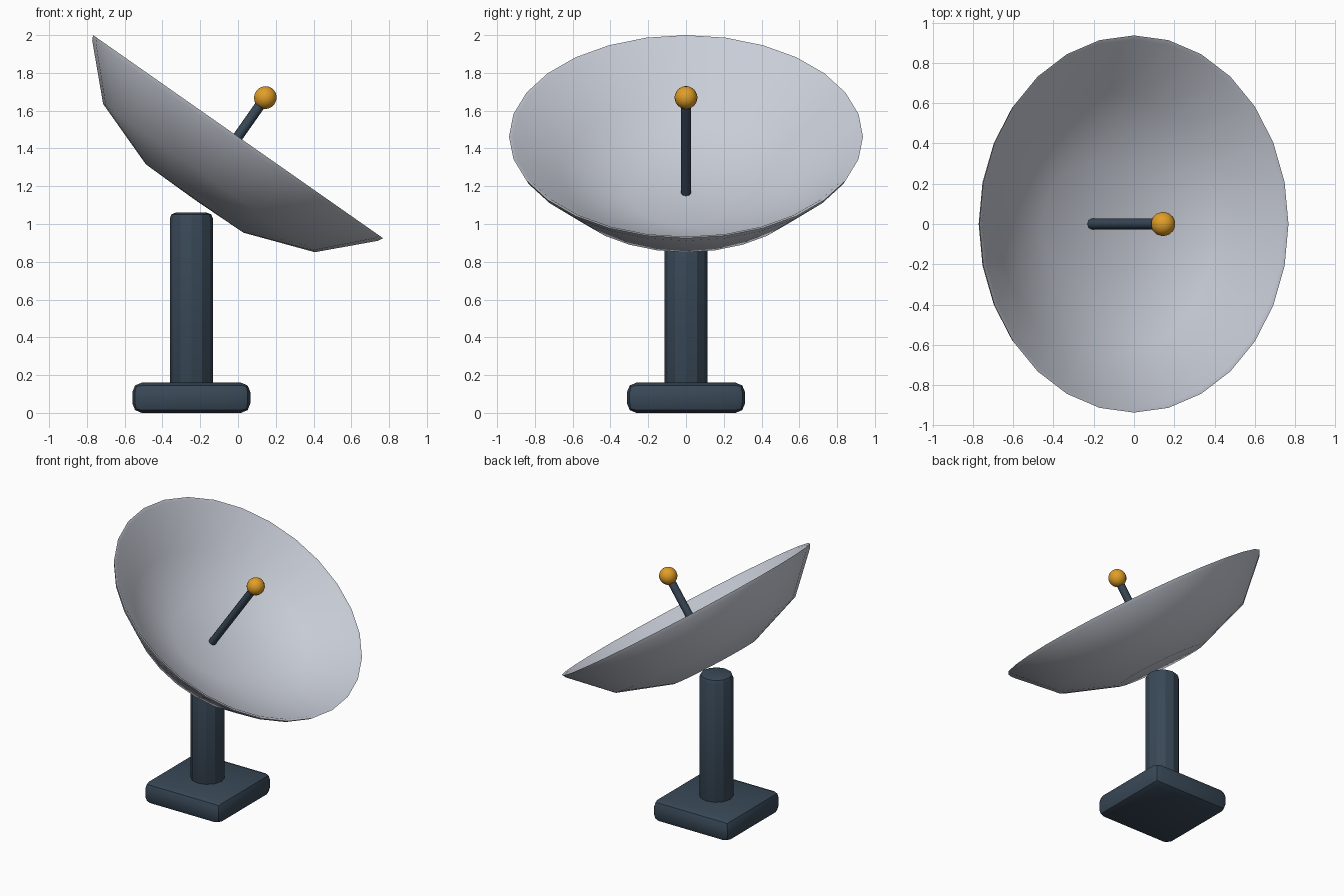
import bpy, bmesh, math
from mathutils import Matrix, Vector

cube = bpy.data.objects.get("Cube")
if cube:
    bpy.data.objects.remove(cube, do_unlink=True)


def material(name, rgb):
    m = bpy.data.materials.new(name)
    m.use_nodes = True
    m.diffuse_color = (*rgb, 1)
    m.node_tree.nodes["Principled BSDF"].inputs["Base Color"].default_value = (*rgb, 1)
    return m


GREY = material("light grey", (0.58, 0.61, 0.68))
NAVY = material("dark slate", (0.04, 0.065, 0.095))
GOLD = material("amber", (0.75, 0.34, 0.02))


def finish(name, bm, mat, matrix=Matrix(), angle=40, bevel=0):
    """Turn a bmesh into a shaded, optionally bevelled object."""
    bmesh.ops.recalc_face_normals(bm, faces=bm.faces)
    mesh = bpy.data.meshes.new(name)
    bm.to_mesh(mesh)
    bm.free()
    mesh.materials.append(mat)
    ob = bpy.data.objects.new(name, mesh)
    bpy.context.collection.objects.link(ob)
    ob.matrix_world = matrix
    bpy.ops.object.select_all(action='DESELECT')
    ob.select_set(True)
    bpy.context.view_layer.objects.active = ob
    if bevel:
        mod = ob.modifiers.new("rounded edges", 'BEVEL')
        mod.width = bevel
        mod.segments = 2
        mod.limit_method = 'ANGLE'
        mod.angle_limit = math.radians(50)
        bpy.ops.object.modifier_apply(modifier=mod.name)
    bpy.ops.object.shade_smooth_by_angle(angle=math.radians(angle))
    return ob


def cylinder(radius, z0, z1, sides):
    bm = bmesh.new()
    bmesh.ops.create_cone(bm, cap_ends=True, segments=sides, radius1=radius,
                          radius2=radius, depth=z1 - z0,
                          matrix=Matrix.Translation((0, 0, (z0 + z1) / 2)))
    return bm


STAND_X = -0.247
stand = Matrix.Translation((STAND_X, 0, 0))
# Local frame of the dish: origin at the rim centre, z along the aim direction
aim = Matrix.Translation((0, 0, 1.4625)) @ Matrix.Rotation(math.radians(35), 4, 'Y')

# Base slab
bm = bmesh.new()
bmesh.ops.create_cube(bm, size=1, matrix=Matrix.Translation((0, 0, 0.08))
                      @ Matrix.Diagonal((0.625, 0.625, 0.16, 1)))
finish("base", bm, NAVY, stand, bevel=0.05)

# Mast
finish("mast", cylinder(0.114, 0.1, 1.06, 12), NAVY, stand, angle=25, bevel=0.03)

# Dish shell: outside, rim and inside spun in one profile
profile = [(0, -0.405), (0.315, -0.4), (0.684, -0.268), (0.924, -0.026),
           (0.937, 0), (0.915, -0.006), (0.66, -0.235), (0.305, -0.36), (0, -0.365)]
bm = bmesh.new()
verts = [bm.verts.new((r, 0, a)) for r, a in profile]
edges = [bm.edges.new(pair) for pair in zip(verts, verts[1:])]
bmesh.ops.spin(bm, geom=verts + edges, cent=(0, 0, 0), axis=(0, 0, 1),
               angle=math.tau, steps=28, use_merge=False)
bmesh.ops.remove_doubles(bm, verts=bm.verts, dist=0.0005)
finish("dish", bm, GREY, aim, angle=50)

# Feed rod and receiver ball along the dish axis
finish("feed_rod", cylinder(0.027, -0.375, 0.25, 8), NAVY, aim, angle=50)
bm = bmesh.new()
bmesh.ops.create_uvsphere(bm, u_segments=14, v_segments=10, radius=0.061)
finish("receiver_ball", bm, GOLD, aim @ Matrix.Translation((0, 0, 0.252)))
